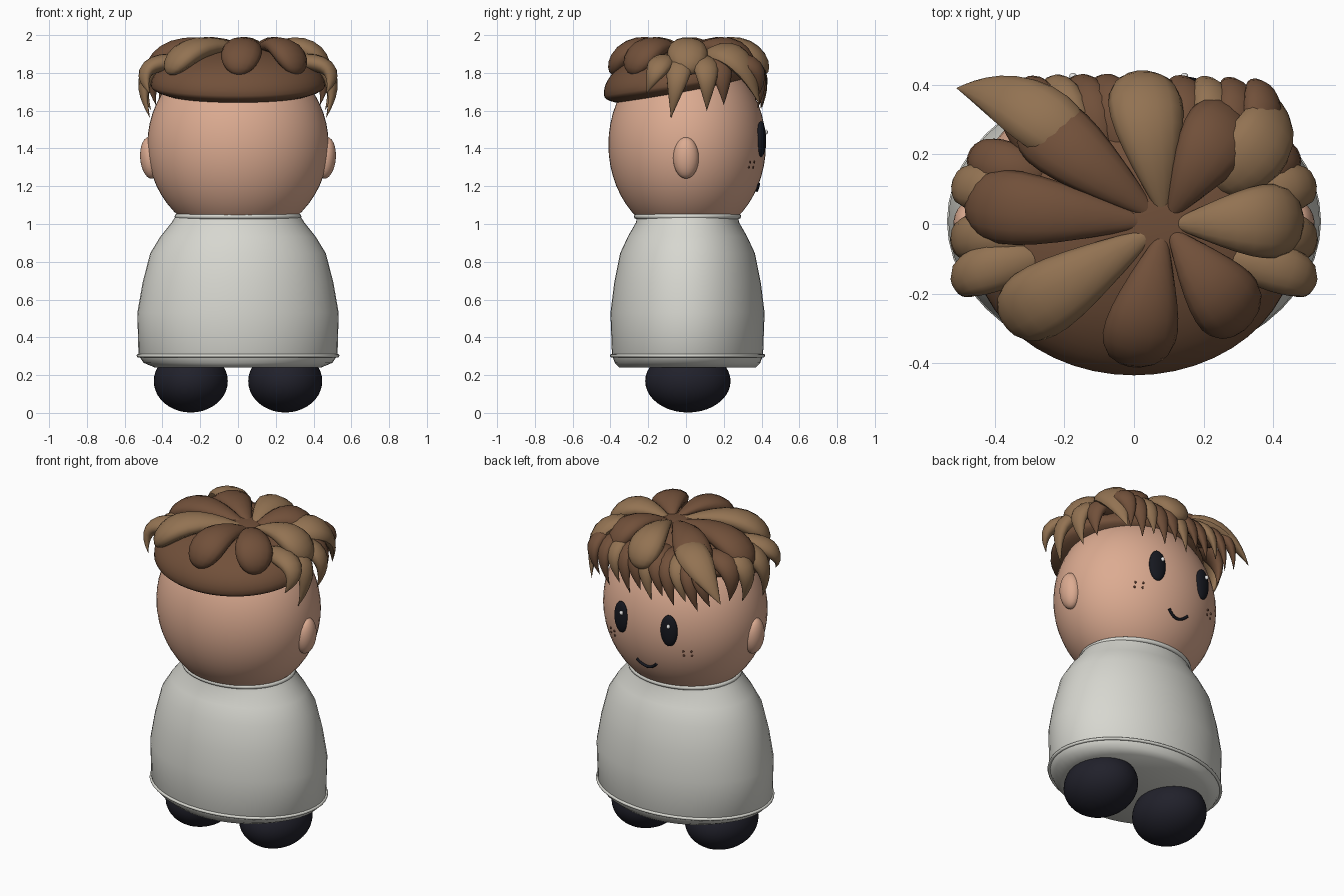
import bpy, bmesh, math
from mathutils import Vector, Matrix

cube = bpy.data.objects.get("Cube")
if cube:
    bpy.data.objects.remove(cube, do_unlink=True)


def material(name, r, g, b):
    m = bpy.data.materials.new(name)
    m.use_nodes = True
    m.diffuse_color = (r, g, b, 1)
    m.node_tree.nodes["Principled BSDF"].inputs["Base Color"].default_value = (r, g, b, 1)
    return m


SKIN = material("skin", .72, .41, .285)
CLOTH = material("pale cloth", .68, .68, .63)
DARK = material("dark brown hair", .165, .08, .042)
LIGHT = material("light brown hair", .29, .17, .085)
SHOE = material("navy shoe", .015, .015, .024)
BLACK = material("eye black", .008, .009, .014)
WHITE = material("eye shine", .8, .8, .8)
FRECKLE = material("freckle brown", .12, .05, .03)


def finish(bm, name, mat):
    bmesh.ops.recalc_face_normals(bm, faces=bm.faces)
    mesh = bpy.data.meshes.new(name)
    bm.to_mesh(mesh)
    bm.free()
    mesh.materials.append(mat)
    ob = bpy.data.objects.new(name, mesh)
    bpy.context.collection.objects.link(ob)
    bpy.ops.object.select_all(action="DESELECT")
    ob.select_set(True)
    bpy.context.view_layer.objects.active = ob
    bpy.ops.object.shade_smooth_by_angle(angle=math.radians(45))
    return ob


def ellipsoid(name, center, radii, mat, rot=None, segs=40, under=1):
    """Stretched sphere; 'under' flattens the lower half."""
    bm = bmesh.new()
    bmesh.ops.create_uvsphere(bm, u_segments=segs, v_segments=segs // 2, radius=1)
    for v in bm.verts:
        if v.co.z < 0:
            v.co.z *= under
    turn = rot or Matrix.Identity(4)
    bm.transform(Matrix.Translation(center) @ turn @ Matrix.Diagonal((*radii, 1)))
    return finish(bm, name, mat)


def loft(name, rings, mat):
    """Skin a list of equal-length rings and close both ends."""
    bm = bmesh.new()
    loops = [[bm.verts.new(p) for p in ring] for ring in rings]
    n = len(loops[0])
    for a, b in zip(loops, loops[1:]):
        for i in range(n):
            j = (i + 1) % n
            bm.faces.new((a[i], a[j], b[j], b[i]))
    bm.faces.new(loops[0])
    bm.faces.new(loops[-1])
    return finish(bm, name, mat)


def oval(rx, ry, z, n=48):
    return [Vector((rx * math.cos(k * math.tau / n), .008 + ry * math.sin(k * math.tau / n), z))
            for k in range(n)]


def band(name, rx, ry, z, r, mat):
    """Thin round trim following an oval."""
    tube(name, oval(rx, ry, z), r, mat, True)


def tube(name, points, r, mat, cyclic=False):
    cu = bpy.data.curves.new(name, "CURVE")
    cu.dimensions = "3D"
    cu.bevel_depth = r
    cu.bevel_resolution = 3
    cu.use_fill_caps = True
    sp = cu.splines.new("POLY")
    sp.points.add(len(points) - 1)
    for p, co in zip(sp.points, points):
        p.co = (*co, 1)
    sp.use_cyclic_u = cyclic
    sp.use_smooth = True
    cu.materials.append(mat)
    bpy.context.collection.objects.link(bpy.data.objects.new(name, cu))


def tuft(name, root, bend, tip, width, thick, mat, pointed):
    """Plump lock of hair swept along a bent path."""
    a, b, c = Vector(root), Vector(bend), Vector(tip)
    steps, rings = 14, []
    for i in range(steps + 1):
        t = .5 - .5 * math.cos(math.pi * (.02 + .96 * i / steps))
        p = a * (1 - t) ** 2 + b * 2 * t * (1 - t) + c * t * t
        tangent = ((b - a) * (1 - t) + (c - b) * t).normalized()
        side = tangent.cross(p - Vector((0, 0, 1.45))).normalized()
        up = side.cross(tangent)
        s = 2.6 * (math.sqrt(t) * (1 - t) if pointed else t * math.sqrt(1 - t))
        rings.append([p + s * (side * width * math.cos(k * math.tau / 14)
                               + up * thick * math.sin(k * math.tau / 14)) for k in range(14)])
    return loft(name, rings, mat)


# Gown with collar and hem
gown_profile = [(.44, .36, .24), (.50, .385, .265), (.527, .40, .305), (.533, .408, .53),
                (.505, .388, .69), (.465, .357, .845), (.41, .315, .935),
                (.35, .272, 1.01), (.325, .268, 1.05)]
loft("gown", [oval(*p) for p in gown_profile], CLOTH)
band("collar", .322, .27, 1.04, .014, CLOTH)
band("hem", .528, .402, .303, .009, CLOTH)

# Head
HEAD_C, HEAD_R = Vector((0, .006, 1.42)), Vector((.48, .417, .5))
ellipsoid("head", HEAD_C, HEAD_R, SKIN, segs=56)


def face_y(x, z):
    """Depth of the face surface at x, z."""
    d = 1 - (x / HEAD_R.x) ** 2 - ((z - HEAD_C.z) / HEAD_R.z) ** 2
    return HEAD_C.y + HEAD_R.y * math.sqrt(max(d, 0))


# Paired parts: shoes, ears, eyes, freckles
for s, label in ((1, "left"), (-1, "right")):
    ellipsoid(label + "_shoe", (s * .25, .01, .168), (.196, .226, .166), SHOE)
    ellipsoid(label + "_ear", (s * .465, 0, 1.35), (.053, .068, .11), SKIN,
              Matrix.Rotation(s * .08, 4, "Y"), 28)
    ellipsoid(label + "_eye", (s * .163, face_y(.163, 1.45), 1.45), (.051, .024, .095), BLACK,
              Matrix.Rotation(-s * .2, 4, "Z"), 28)
    ellipsoid(label + "_eye_shine", (s * .16 - .015, .423, 1.487), (.011, .011, .013), WHITE, segs=12)
    for i in range(4):
        x, z = .235 + .04 * (i % 2), 1.30 + .028 * (i // 2)
        ellipsoid(label + "_freckle", (s * x, face_y(x, z), z), (.007, .005, .007), FRECKLE, segs=10)

# Smile
smile = []
for i in range(13):
    x = -.066 + .011 * i
    z = 1.178 + .035 * (x / .066) ** 2
    smile.append((x, face_y(x, z) + .004, z))
tube("smile", smile, .008, BLACK)

# Hair cap, lifted towards the face
ellipsoid("hair_cap", (0, -.06, 1.735), (.462, .378, .2), DARK,
          Matrix.Rotation(.15, 4, "X"), 48, .42)

# Rounded locks radiating from the crown
CROWN = Vector((.09, 0, 1.91))
crown_locks = [(-.36, -.28, LIGHT), (0, -.39, DARK), (.31, -.28, DARK), (.465, .01, LIGHT),
               (.28, .32, DARK), (.02, .42, LIGHT), (-.30, .31, DARK), (-.47, .06, DARK)]
for x, y, mat in crown_locks:
    bend = CROWN.lerp(Vector((x, y, 0)), .8)
    bend.z = 2.015
    tuft("crown_lock", CROWN, bend, (x, y, 1.79), .107, .06, mat, False)

# Pointed locks hanging over the temples
for s in (1, -1):
    for y, tip_y, z, mat in ((-.14, -.21, 1.69, LIGHT), (-.03, -.08, 1.56, LIGHT),
                             (.12, .11, 1.6, LIGHT), (.2, .2, 1.63, DARK)):
        reach = .59 - 1.2 * max(abs(y) - .13, 0)
        tuft("temple_lock", (s * .25, y * .7, 1.86), (s * reach, y, 1.88),
             (s * (.465 - .3 * max(y - .1, 0)), tip_y, z), .07, .045, mat, True)

# Fringe swept slightly to one side
for i in range(-5, 6):
    x = .075 * i
    mat = LIGHT if i % 3 == 0 else DARK
    tuft("fringe_lock", (x * .85 + .03, .17, 1.85), (x + .02, .46, 1.9),
         (x - .045, .40 - .25 * x * x, 1.61 + .04 * (i % 2)), .062, .04, mat, True)

# Two large locks at the corners of the fringe
tuft("swept_lock", (-.14, .2, 1.91), (-.33, .39, 1.95), (-.51, .39, 1.7), .095, .05, LIGHT, True)
tuft("corner_lock", (.24, .1, 1.88), (.46, .29, 1.99), (.37, .39, 1.63), .1, .05, LIGHT, True)
